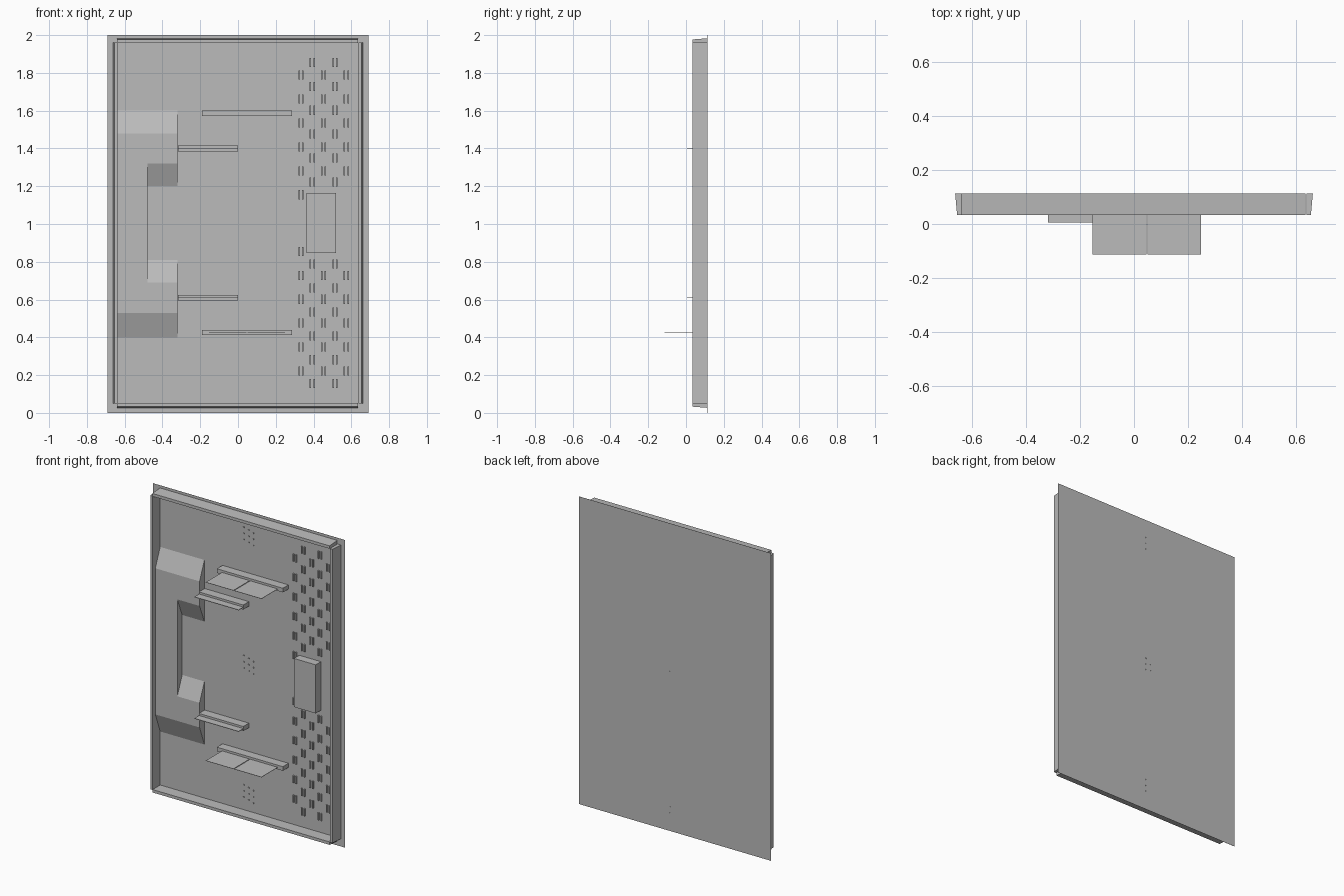
import bpy, bmesh

if "Cube" in bpy.data.objects:
    bpy.data.objects.remove(bpy.data.objects["Cube"])

grey = bpy.data.materials.new("plain_grey")
grey.diffuse_color = (0.5, 0.5, 0.5, 1)
grey.use_nodes = True
grey.node_tree.nodes["Principled BSDF"].inputs["Base Color"].default_value = grey.diffuse_color

PLATE = 0.112   # front side of the back panel
MID = 1.005     # height about which the fittings mirror


def finish(name, bm):
    bmesh.ops.recalc_face_normals(bm, faces=bm.faces)
    me = bpy.data.meshes.new(name)
    bm.to_mesh(me)
    bm.free()
    me.materials.append(grey)
    ob = bpy.data.objects.new(name, me)
    bpy.context.collection.objects.link(ob)
    return ob


def add_box(bm, x0, x1, y0, y1, z0, z1):
    vs = bmesh.ops.create_cube(bm, size=1)["verts"]
    for v in vs:
        v.co.x = x1 if v.co.x > 0 else x0
        v.co.y = y1 if v.co.y > 0 else y0
        v.co.z = z1 if v.co.z > 0 else z0


def box(name, *b):
    bm = bmesh.new()
    add_box(bm, *b)
    return finish(name, bm)


def add_prism(bm, pts, axis, a, b):
    """Extrude a profile along x (points are y, z) or z (points are x, y)."""
    def place(p, t):
        return (t, p[0], p[1]) if axis == "x" else (p[0], p[1], t)
    lo = [bm.verts.new(place(p, a)) for p in pts]
    hi = [bm.verts.new(place(p, b)) for p in pts]
    n = len(pts)
    bm.faces.new(lo)
    bm.faces.new(hi)
    for i in range(n):
        j = (i + 1) % n
        bm.faces.new((lo[i], lo[j], hi[j], hi[i]))


# Back panel
box("back_panel", -0.69, 0.69, PLATE, 0.113, 0, 2)

# Tapered rails around the edge
for side, s in (("left", -1), ("right", 1)):
    bm = bmesh.new()
    add_prism(bm, [(s * 0.638, PLATE), (s * 0.662, PLATE),
                   (s * 0.655, 0.034), (s * 0.638, 0.034)], "z", 0.05, 1.96)
    finish(side + "_rail", bm)
for side, s in (("bottom", -1), ("top", 1)):
    bm = bmesh.new()
    add_prism(bm, [(PLATE, MID + s * 0.953), (PLATE, MID + s * 0.978),
                   (0.034, MID + s * 0.972), (0.034, MID + s * 0.953)],
              "x", -0.64, 0.635)
    finish(side + "_rail", bm)

# Raised side panel with sloped ends and a sloped notch
FRONT = 0.062
bm = bmesh.new()
add_prism(bm, [(PLATE, 0.40), (FRONT, 0.53), (FRONT, 1.48), (PLATE, 1.60)],
          "x", -0.64, -0.48)
for end, slope, notch, foot in ((0.40, 0.53, 0.69, 0.81), (1.60, 1.48, 1.32, 1.20)):
    add_prism(bm, [(PLATE, end), (FRONT, slope), (FRONT, notch), (PLATE, foot)],
              "x", -0.48, -0.32)
finish("raised_side_panel", bm)

# Shelf brackets, mirrored above and below the middle
for pos, s in (("lower", -1), ("upper", 1)):
    z = MID + s * 0.58
    box(pos + "_large_bracket", -0.19, 0.285, 0.054, PLATE, z - 0.012, z + 0.015)
    for part, x0, x1 in (("left", -0.153, 0.046), ("right", 0.05, 0.248)):
        box(f"{pos}_{part}_shelf", x0, x1, -0.113, 0.056, z - 0.001, z + 0.001)
    z = MID + s * 0.395
    box(pos + "_small_bracket", -0.318, 0.0, 0.054, PLATE, z - 0.015, z + 0.015)
    box(pos + "_small_shelf", -0.318, 0.0, 0.006, 0.056, z - 0.0015, z + 0.0015)

# Control box
box("control_box", 0.362, 0.518, 0.058, PLATE, 0.847, 1.163)

# Staggered grid of small paired bars
bm = bmesh.new()
for col in range(5):
    x = 0.333 + col * 0.06
    for row in range(6):
        d = 0.15 + row * 0.1267 if col % 2 == 0 else 0.217 + row * 0.1267
        if col % 2 and row == 0:
            d = 0.217
        if row == 0 and col in (2, 4):
            continue
        for s in (-1, 1):
            z = MID + s * d
            for dx in (-0.01, 0.01):
                add_box(bm, x + dx - 0.004, x + dx + 0.004, 0.104, PLATE,
                        z - 0.024, z + 0.024)
finish("small_bars", bm)

# Three clusters of tiny pegs
bm = bmesh.new()
for zc in (0.165, 1.005, 1.84):
    for i in range(9):
        x = -0.035 + 0.035 * (i % 3)
        z = zc + (i // 3 - 1) * 0.04 - 0.01 * (i % 3 - 1)
        add_box(bm, x - 0.003, x + 0.003, 0.107, 0.1133, z - 0.003, z + 0.003)
finish("peg_clusters", bm)
